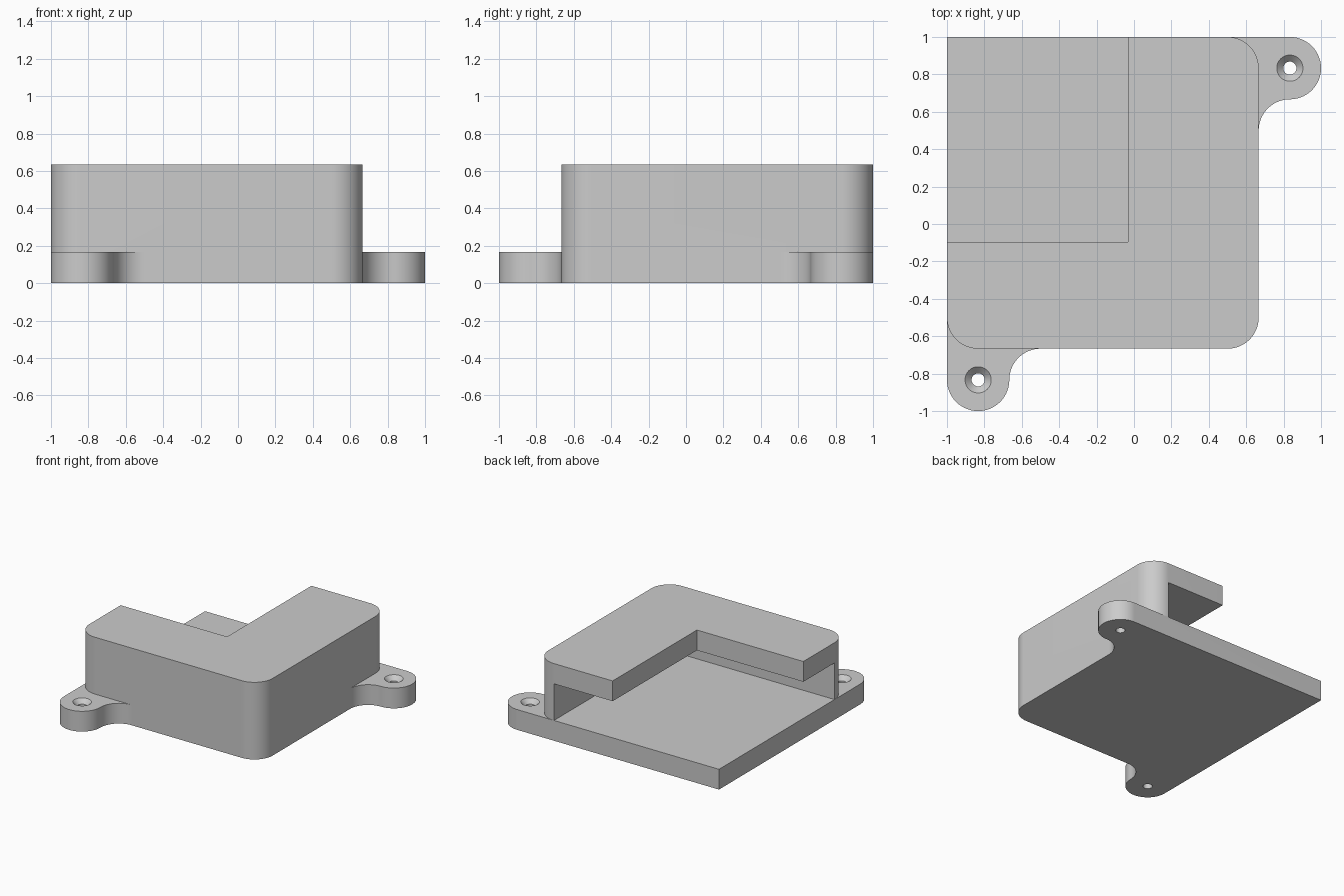
import bpy, bmesh, math

if "Cube" in bpy.data.objects:
    bpy.data.objects.remove(bpy.data.objects["Cube"])

U = 1 / 6            # floor, wall and roof thickness, also every outline radius
TOP = 0.634          # overall height
S = 24               # segments per quarter turn

grey = bpy.data.materials.new("light grey")
grey.diffuse_color = (0.6, 0.6, 0.6, 1)
grey.use_nodes = True
grey.node_tree.nodes["Principled BSDF"].inputs["Base Color"].default_value = grey.diffuse_color


def arc(cx, cy, a0, a1, r=U):
    """Points along an arc, angles in degrees."""
    n = max(1, round(abs(a1 - a0) / 90 * S))
    angles = [math.radians(a0 + (a1 - a0) * i / n) for i in range(n + 1)]
    return [(cx + r * math.cos(a), cy + r * math.sin(a)) for a in angles]


def loft(name, rings):
    """Closed solid through matching rings of 3D points, bottom to top."""
    bm = bmesh.new()
    loops = [[bm.verts.new(p) for p in ring] for ring in rings]
    for lo, hi in zip(loops, loops[1:]):
        for i in range(len(lo)):
            j = (i + 1) % len(lo)
            bm.faces.new((lo[i], lo[j], hi[j], hi[i]))
    bm.faces.new(loops[0][::-1])
    bm.faces.new(loops[-1])
    bmesh.ops.recalc_face_normals(bm, faces=bm.faces)
    mesh = bpy.data.meshes.new(name)
    bm.to_mesh(mesh)
    bm.free()
    mesh.materials.append(grey)
    obj = bpy.data.objects.new(name, mesh)
    bpy.context.collection.objects.link(obj)
    return obj


def extrude(name, outline, z0, z1):
    return loft(name, [[(x, y, z) for x, y in outline] for z in (z0, z1)])


def box(name, x0, x1, y0, y1, z0, z1):
    return extrude(name, [(x0, y0), (x1, y0), (x1, y1), (x0, y1)], z0, z1)


def combine(obj, tool, operation):
    """Apply a boolean and discard the tool."""
    mod = obj.modifiers.new(operation, 'BOOLEAN')
    mod.operation, mod.solver, mod.object = operation, 'EXACT', tool
    bpy.context.view_layer.objects.active = obj
    bpy.ops.object.modifier_apply(modifier=mod.name)
    bpy.data.objects.remove(tool)


# Base plate with two screw ears flowing into the sides through concave fillets
plate = [(-1, 1)]
plate += arc(-1 + U, -1 + U, 180, 360)
plate += arc(-0.5, -1 + U, 180, 90)[1:]
plate += arc(0.5, -0.5, -90, 0)
plate += arc(1 - U, 0.5, 180, 90)
plate += arc(1 - U, 1 - U, -90, 90)[1:]
base = extrude("base_plate", plate, 0, U)

# Countersunk screw holes
for c in (-1 + U, 1 - U):
    rings = [[(x, y, z) for x, y in arc(c, c, 0, 360, r)[:-1]]
             for r, z in ((0.035, -0.1), (0.035, U - 0.035), (0.07, U), (0.07, U + 0.1))]
    combine(base, loft("screw_hole_cutter", rings), 'DIFFERENCE')

# Housing: rounded block, hollowed on two sides, with the roof cut to an L
block = [(-1, 1)]
block += arc(-1 + U, -0.5, 180, 270)
block += arc(0.5, -0.5, -90, 0)
block += arc(0.5, 1 - U, 0, 90)
housing = extrude("housing", block, U, TOP)
combine(housing, box("slot_cutter", -2, 0.5, -0.5, 2, 0, TOP - U), 'DIFFERENCE')
combine(housing, box("roof_cutter", -2, -0.033, -0.095, 2, 0, 1), 'DIFFERENCE')

# Join into one solid, smooth on the curves
combine(base, housing, 'UNION')
base.name = "corner_housing"
bpy.ops.object.select_all(action='DESELECT')
base.select_set(True)
bpy.context.view_layer.objects.active = base
bpy.ops.object.shade_smooth_by_angle(angle=math.radians(30))
